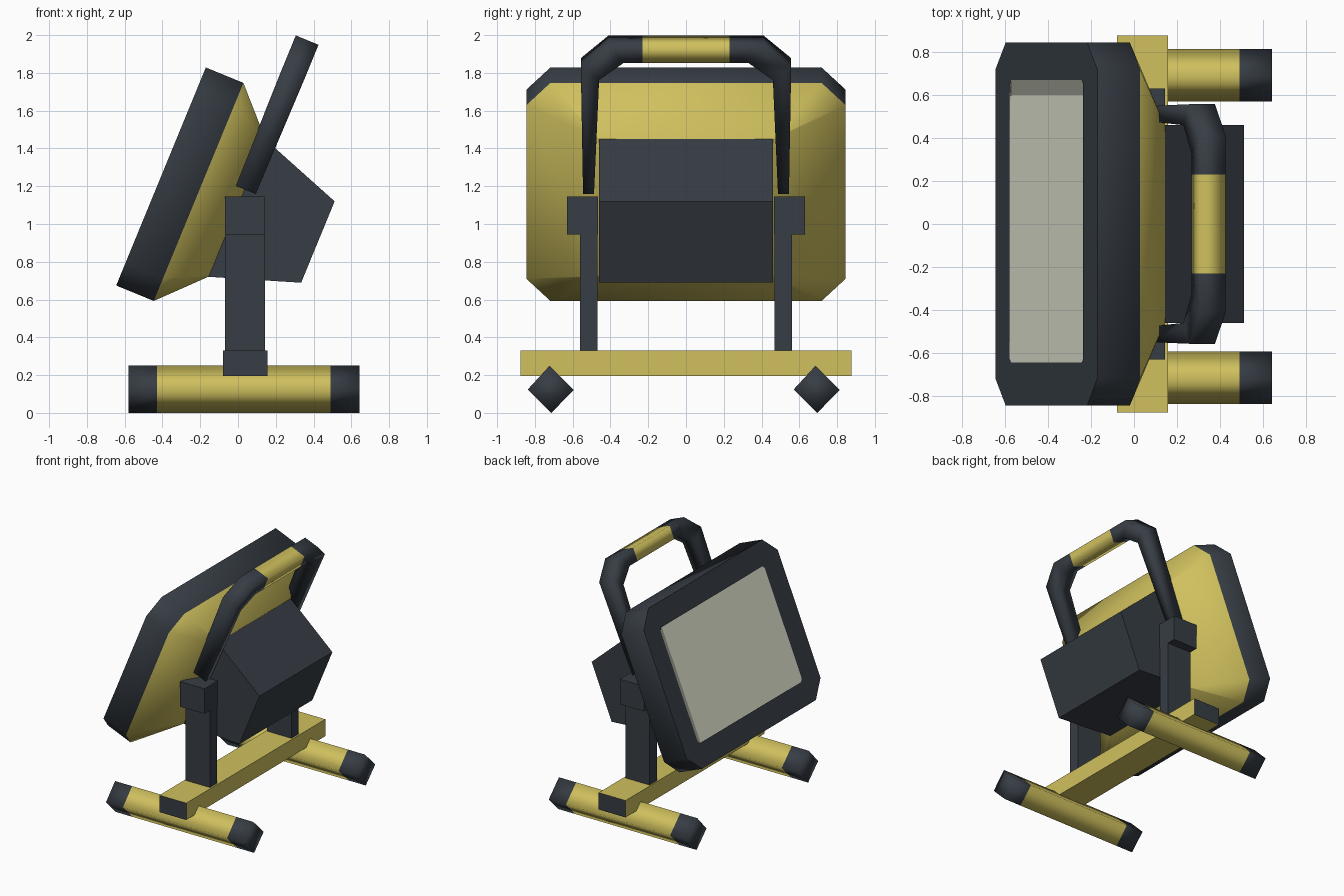
import bpy, bmesh, math
from mathutils import Vector

if "Cube" in bpy.data.objects:
    bpy.data.objects.remove(bpy.data.objects["Cube"])


def material(name, rgb):
    m = bpy.data.materials.new(name)
    m.diffuse_color = (*rgb, 1)
    m.use_nodes = True
    m.node_tree.nodes["Principled BSDF"].inputs["Base Color"].default_value = m.diffuse_color
    return m


MATS = [material("dark_grey", (0.038, 0.047, 0.059)),
        material("yellow", (0.63, 0.53, 0.112)),
        material("glass_beige", (0.74, 0.76, 0.62))]
DARK, YELLOW, GLASS = 0, 1, 2


def loft(name, rings, mats, caps, smooth=(), smooth_caps=False):
    """Skin a list of rings; mats per segment, caps = (first, last) colours."""
    bm = bmesh.new()
    vs = [[bm.verts.new(p) for p in r] for r in rings]
    n = len(rings[0])
    for s in range(len(rings) - 1):
        for i in range(n):
            j = (i + 1) % n
            f = bm.faces.new((vs[s][i], vs[s][j], vs[s + 1][j], vs[s + 1][i]))
            f.material_index = mats[s]
            f.smooth = s in smooth
    for ring, c in ((vs[0], caps[0]), (vs[-1], caps[1])):
        f = bm.faces.new(ring)
        f.material_index = c
        f.smooth = smooth_caps
    bmesh.ops.recalc_face_normals(bm, faces=bm.faces)
    me = bpy.data.meshes.new(name)
    bm.to_mesh(me)
    bm.free()
    for m in MATS:
        me.materials.append(m)
    ob = bpy.data.objects.new(name, me)
    bpy.context.collection.objects.link(ob)
    return ob


def box(name, x, y, z, col=DARK, ends=None):
    """Axis aligned box lofted along y."""
    ends = col if ends is None else ends
    rings = [[(x[0], t, z[0]), (x[1], t, z[0]), (x[1], t, z[1]), (x[0], t, z[1])] for t in y]
    return loft(name, rings, [col], (ends, ends))


# Tilted lamp: u runs up the lamp face, d runs backwards
TILT = math.radians(22.35)
S, C = math.sin(TILT), math.cos(TILT)


def lamp(u, y, d):
    return Vector((-0.4075 + S * u + C * d, y, 1.2515 + C * u - S * d))


def octagon(y0, y1, h, c, d, slope=0.0):
    """Corner-cut rectangle; slope makes it deeper towards +y."""
    pts = [(y1 - c, h), (y1, h - c), (y1, c - h), (y1 - c, -h),
           (y0 + c, -h), (y0, c - h), (y0, h - c), (y0 + c, h)]
    return [lamp(u, y, d + slope * (y - y0)) for y, u in pts]


# Lamp head: tapered yellow back, dark rim, slightly sunk glass
loft("lamp_head",
     [octagon(-0.46, 0.46, 0.394, 0.004, 0.435),
      octagon(-0.845, 0.845, 0.624, 0.127, 0.215),
      octagon(-0.845, 0.845, 0.624, 0.127, 0.0),
      octagon(-0.645, 0.67, 0.45, 0.02, 0.0),
      octagon(-0.65, 0.60, 0.53, 0.01, 0.002, 0.028)],
     [YELLOW, DARK, DARK, GLASS], (YELLOW, GLASS), smooth=(0, 1))

# Rear housing
loft("rear_housing",
     [[lamp(u, y, d) for y, u in ((-0.46, lo), (0.46, lo), (0.46, hi), (-0.46, hi))]
      for lo, hi, d in ((-0.396, 0.393, 0.433), (-0.238, 0.228, 0.9))],
     [DARK], (DARK, DARK))

# Carrying handle with yellow grip: (outer y, outer u, inner y, inner u, half depth)
half = [(0.545, 0.105, 0.487, 0.105, 0.058), (0.557, 0.832, 0.46, 0.76, 0.065),
        (0.41, 0.962, 0.33, 0.858, 0.065), (0.23, 0.962, 0.23, 0.858, 0.065)]
path = half + [(-a, b, -c, d, e) for a, b, c, d, e in reversed(half)]
loft("handle",
     [[lamp(ou, oy, 0.441 - w), lamp(ou, oy, 0.441 + w),
       lamp(iu, iy, 0.441 + w), lamp(iu, iy, 0.441 - w)] for oy, ou, iy, iu, w in path],
     [DARK, DARK, DARK, YELLOW, DARK, DARK, DARK], (DARK, DARK),
     smooth=range(7), smooth_caps=True)

# Stand: crossbar, posts and pivot blocks
box("crossbar", (-0.08, 0.157), (-0.877, 0.877), (0.195, 0.33), YELLOW, DARK)
for side, s in (("left", -1), ("right", 1)):
    box(side + "_post", (-0.07, 0.144), (s * 0.468, s * 0.56), (0.32, 0.95))
    box(side + "_pivot_block", (-0.07, 0.144), (s * 0.465, s * 0.63), (0.945, 1.145))

# Diamond section feet with dark ends
for side, cy in (("left", -0.716), ("right", 0.692)):
    rings = [[(x, cy - 0.122, 0.124), (x, cy - 0.006, 0.25),
              (x, cy + 0.122, 0.122), (x, cy + 0.003, 0.0)]
             for x in (-0.58, -0.43, 0.49, 0.642)]
    loft(side + "_foot", rings, [DARK, YELLOW, DARK], (DARK, DARK),
         smooth=range(3), smooth_caps=True)
